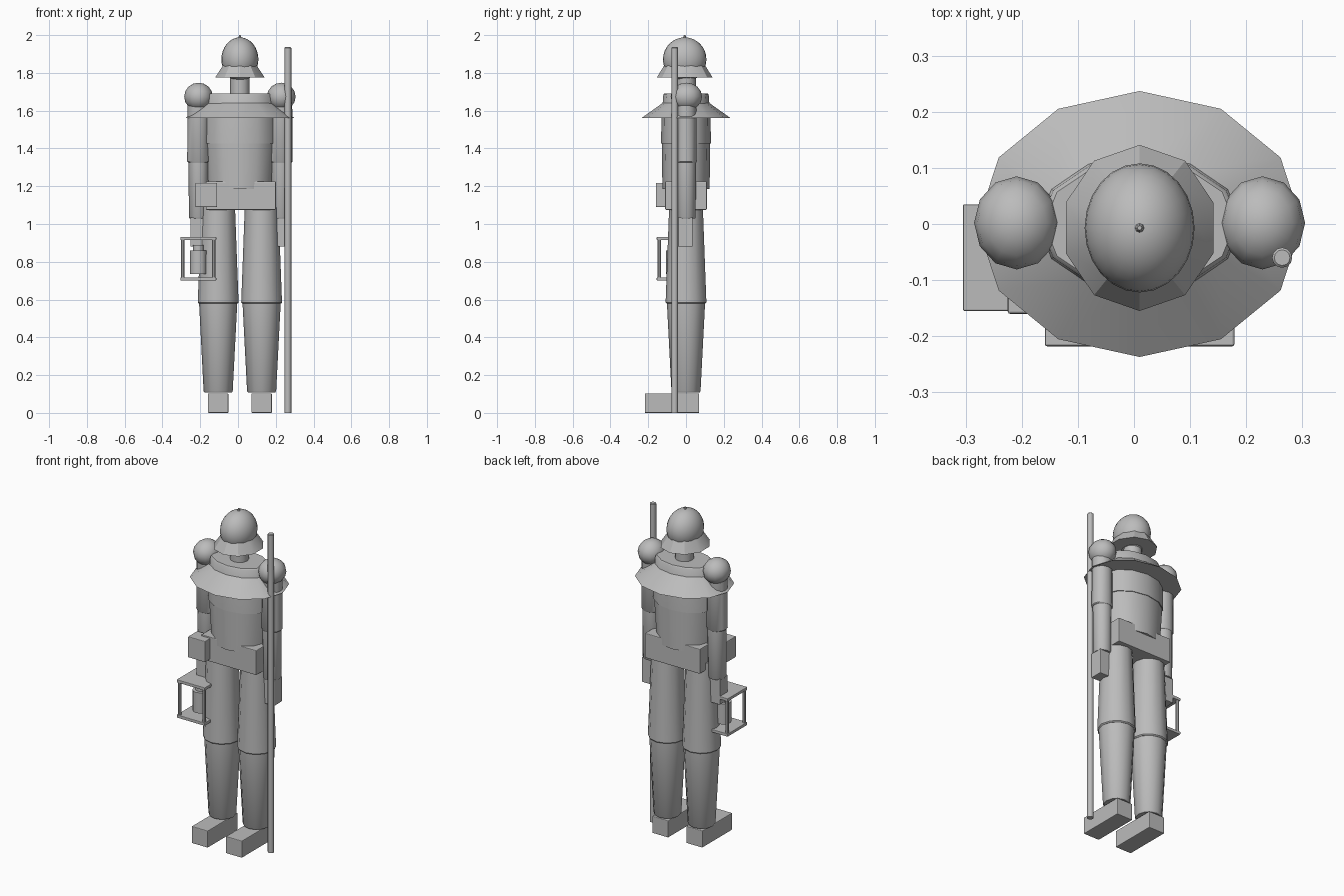
import bpy, bmesh, math
from mathutils import Matrix

if "Cube" in bpy.data.objects:
    bpy.data.objects.remove(bpy.data.objects["Cube"])

grey = bpy.data.materials.new("plain grey")
grey.diffuse_color = (0.5, 0.5, 0.5, 1)
grey.use_nodes = True
grey.node_tree.nodes["Principled BSDF"].inputs["Base Color"].default_value = grey.diffuse_color


def finish(name, bm, smooth=None, bevel=0):
    """Turn a bmesh into a named, coloured object."""
    bmesh.ops.recalc_face_normals(bm, faces=bm.faces[:])
    mesh = bpy.data.meshes.new(name)
    bm.to_mesh(mesh)
    bm.free()
    ob = bpy.data.objects.new(name, mesh)
    bpy.context.collection.objects.link(ob)
    mesh.materials.append(grey)
    if bevel:
        m = ob.modifiers.new("bevel", 'BEVEL')
        m.width, m.segments = bevel, 2
    if smooth:
        bpy.ops.object.select_all(action='DESELECT')
        ob.select_set(True)
        bpy.context.view_layer.objects.active = ob
        bpy.ops.object.shade_smooth_by_angle(angle=math.radians(smooth))
    return ob


def loft(name, cx, cy, rings, sides=12, turn=0.0, smooth=40):
    """Stacked elliptical rings (z, rx, ry), capped at both ends."""
    bm = bmesh.new()
    loops = []
    for z, rx, ry in rings:
        angles = [2 * math.pi * i / sides + turn for i in range(sides)]
        loops.append([bm.verts.new((cx + rx * math.cos(a), cy + ry * math.sin(a), z))
                      for a in angles])
    for a, b in zip(loops, loops[1:]):
        for i in range(sides):
            j = (i + 1) % sides
            bm.faces.new((a[i], a[j], b[j], b[i]))
    bm.faces.new(loops[0][::-1])
    bm.faces.new(loops[-1])
    return finish(name, bm, smooth)


def ball(name, centre, radii, u=12, v=8):
    bm = bmesh.new()
    bmesh.ops.create_uvsphere(bm, u_segments=u, v_segments=v, radius=1,
                              matrix=Matrix.Translation(centre) @ Matrix.Diagonal((*radii, 1)))
    return finish(name, bm, 50)


def box(name, x0, x1, y0, y1, z0, z1, bevel=0.004):
    bm = bmesh.new()
    mid = ((x0 + x1) / 2, (y0 + y1) / 2, (z0 + z1) / 2)
    bmesh.ops.create_cube(bm, size=1, matrix=Matrix.Translation(mid)
                          @ Matrix.Diagonal((x1 - x0, y1 - y0, z1 - z0, 1)))
    return finish(name, bm, None, bevel)


CX = 0.01  # body axis

# Helmet, head and neck
ball("helmet_dome", (CX, -0.007, 1.872), (0.098, 0.115, 0.116), 24, 16)
loft("helmet_brim", CX, -0.007, [(1.775, 0.138, 0.148), (1.845, 0.09, 0.105)],
     sides=10, turn=math.pi / 2, smooth=30)
loft("helmet_tip", CX, -0.007, [(1.975, 0.012, 0.012), (2.0, 0.004, 0.004)], sides=8)
ball("head", (CX, 0, 1.84), (0.075, 0.085, 0.09))
loft("neck", CX, 0, [(1.66, 0.052, 0.052), (1.80, 0.052, 0.052)])

# Torso with shoulder cape
loft("chest", CX, 0, [(1.425, 0.19, 0.132), (1.56, 0.187, 0.13),
                      (1.685, 0.178, 0.12), (1.692, 0.17, 0.114)])
loft("abdomen", CX, 0, [(1.185, 0.165, 0.125), (1.43, 0.184, 0.128)])
loft("shoulder_cape", CX, 0, [(1.56, 0.29, 0.237), (1.65, 0.165, 0.11)], smooth=30)

# Belt and pouch
box("belt", -0.17, 0.20, -0.11, 0.11, 1.075, 1.225)
box("belt_pouch", -0.225, -0.11, -0.16, -0.07, 1.09, 1.217)

# Limbs on both sides
for side, s in (("left", -1), ("right", 1)):
    lx, ax = CX + s * 0.115, CX + s * 0.219
    loft(side + "_thigh", lx, 0, [(0.578, 0.102, 0.102), (0.584, 0.108, 0.108),
                                  (1.12, 0.088, 0.088)])
    loft(side + "_shin", lx, 0, [(0.108, 0.072, 0.072), (0.115, 0.077, 0.077),
                                 (0.58, 0.101, 0.101)])
    box(side + "_boot", lx - 0.054, lx + 0.054, -0.218, 0.07, 0, 0.103)
    ball(side + "_shoulder", (ax, 0.002, 1.674), (0.076, 0.083, 0.074))
    loft(side + "_sleeve", ax, 0, [(1.325, 0.055, 0.053), (1.33, 0.06, 0.057),
                                   (1.64, 0.058, 0.054)])
    loft(side + "_forearm", ax, 0, [(1.03, 0.048, 0.048), (1.035, 0.051, 0.051),
                                    (1.34, 0.053, 0.053)])
    box(side + "_hand", ax - 0.043, ax + 0.043, -0.042, 0.035, 0.88, 1.035)

# Staff
loft("staff", 0.264, -0.06, [(0, 0.018, 0.018), (1.932, 0.018, 0.018),
                             (1.936, 0.014, 0.014)])

# Lantern: two plates, four posts and a burner
LX, LY, H = -0.21, -0.06, 0.095
for name, z in (("lantern_base", 0.70), ("lantern_roof", 0.914)):
    box(name, LX - H, LX + H, LY - H, LY + H, z, z + 0.018, 0.003)
for i in (-1, 1):
    for j in (-1, 1):
        loft("lantern_post", LX + i * 0.082, LY + j * 0.082,
             [(0.71, 0.01, 0.01), (0.92, 0.01, 0.01)], sides=8)
loft("lantern_burner", LX, LY, [(0.735, 0.045, 0.045), (0.86, 0.045, 0.045),
                                (0.861, 0.028, 0.028), (0.89, 0.028, 0.028)])
